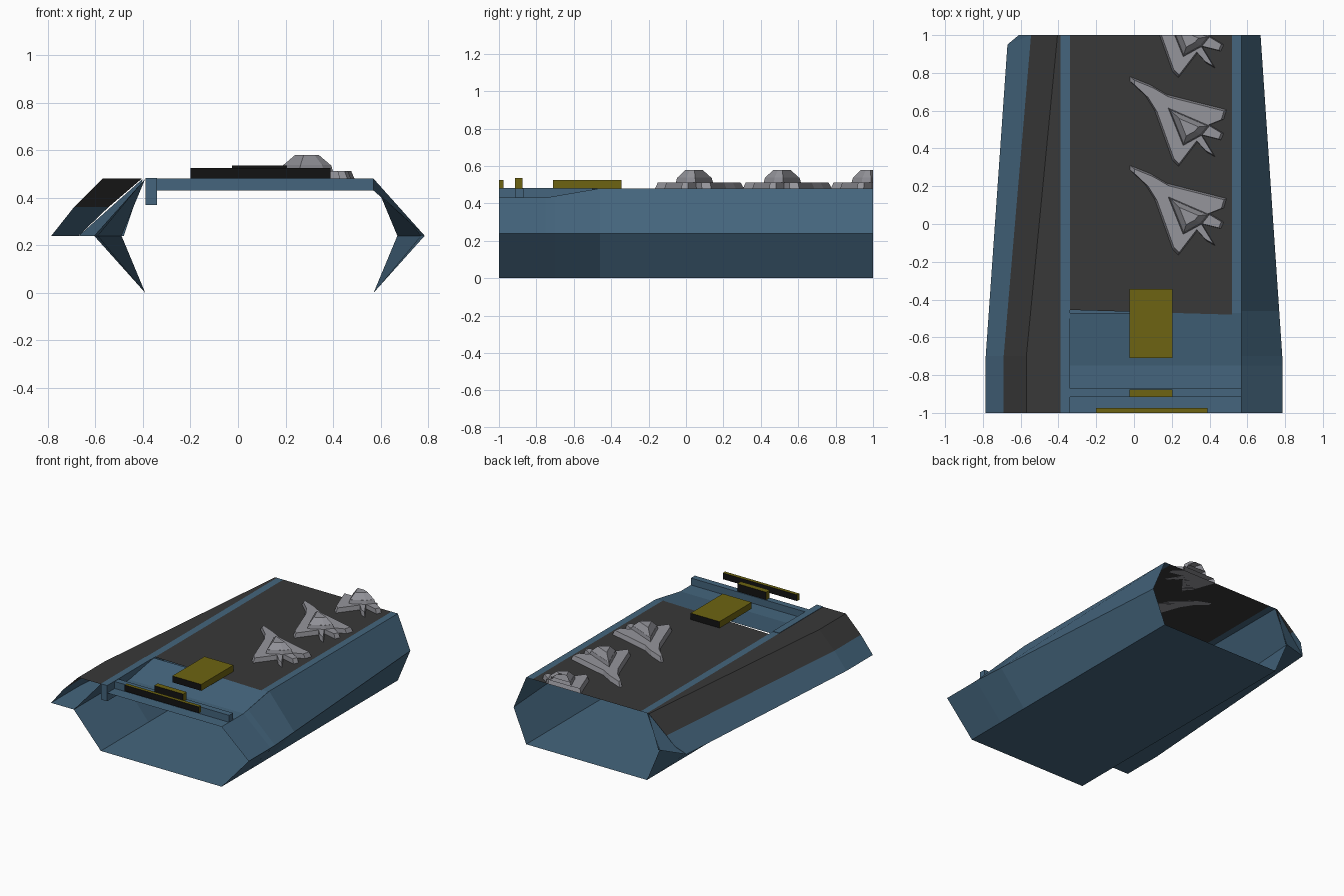
import bpy, bmesh
from mathutils import Vector

if "Cube" in bpy.data.objects:
    bpy.data.objects.remove(bpy.data.objects["Cube"])


def material(name, rgb):
    m = bpy.data.materials.new(name)
    m.diffuse_color = (*rgb, 1)
    m.use_nodes = True
    m.node_tree.nodes["Principled BSDF"].inputs["Base Color"].default_value = m.diffuse_color
    return m


BLUE = material("steel_blue", (0.058, 0.130, 0.205))
DARK = material("deck_charcoal", (0.040, 0.040, 0.040))
YELLOW = material("olive_yellow", (0.155, 0.127, 0.006))
BLACK = material("black", (0.006, 0.006, 0.006))
GREY = material("aircraft_grey", (0.30, 0.30, 0.33))


def build(name, verts, faces, mats, rule=None, recalc=False):
    me = bpy.data.meshes.new(name)
    me.from_pydata(verts, [], faces)
    for m in mats:
        me.materials.append(m)
    bm = bmesh.new()
    bm.from_mesh(me)
    if recalc:
        bmesh.ops.recalc_face_normals(bm, faces=bm.faces)
    bm.normal_update()
    if rule:
        for f in bm.faces:
            f.material_index = rule(f)
    bm.to_mesh(me)
    bm.free()
    ob = bpy.data.objects.new(name, me)
    bpy.context.collection.objects.link(ob)
    return ob


def loft(name, sections, mats, rule=None, closed=False):
    """Skin a list of equal-length open sections."""
    n = len(sections[0])
    verts = [p for s in sections for p in s]
    faces = []
    for i in range(len(sections) - 1):
        for j in range(n if closed else n - 1):
            k = (j + 1) % n
            faces.append((i * n + j, i * n + k, (i + 1) * n + k, (i + 1) * n + j))
    return build(name, verts, faces, mats, rule)


def box(name, x, y, z, mats, rule=None):
    v = [(a, b, c) for a in x for b in y for c in z]
    f = [(0, 1, 3, 2), (4, 6, 7, 5), (0, 4, 5, 1), (2, 3, 7, 6), (0, 2, 6, 4), (1, 5, 7, 3)]
    return build(name, v, f, mats, rule, True)


def plate(name, pts, mat):
    return build(name, pts, [tuple(range(len(pts)))], [mat])


# Hull: open tube with knuckled sides, narrowing toward the stern
C = 0.09                                     # hull centreline
XL, XR, TOP, LOW, MID = -0.39, 0.57, 0.48, 0.43, 0.24


def knuckle(y):
    return 0.785 - max(0, y + 0.7) / 1.7 * 0.115


def deck_z(y):
    return LOW + (TOP - LOW) * min(1, max(0, (y + 0.75) / 0.28))


stations = [-1, -0.75, -0.7, -0.46, 1]
loft("hull", [[(XL, y, TOP), (2 * C - knuckle(y), y, MID), (XL, y, 0),
               (XR, y, 0), (knuckle(y), y, MID), (XR, y, deck_z(y))]
              for y in stations], [BLUE])

# Deck: lowered bow with ramp, dark landing area, edge strips
loft("bow_ramp", [[(XR, y, deck_z(y)), (-0.34, y, deck_z(y))]
                  for y in (-1, -0.75, -0.47)], [BLUE])
plate("main_deck", [(-0.34, -0.455, TOP), (0.52, -0.48, TOP), (0.52, 1, TOP), (-0.34, 1, TOP)], DARK)
plate("right_deck_strip", [(0.52, -0.47, TOP), (XR, -0.47, TOP), (XR, 1, TOP), (0.52, 1, TOP)], BLUE)
plate("left_deck_strip", [(XL, -0.5, TOP), (-0.34, -0.5, TOP), (-0.34, 1, TOP), (XL, 1, TOP)], BLUE)
box("left_bow_beam", (XL, -0.34), (-1, -0.5), (0.37, 0.483), [BLUE])
box("bow_ridge", (-0.34, XR), (-0.915, -0.87), (LOW, TOP), [BLUE])

# Angled side deck: flat top, dark slope, blue lower slope and underside
wing = [[(XL, y, TOP), (r, y, TOP), (m, y, 0.36), (o, oy, MID),
         (2 * C - knuckle(y), y, MID)]
        for y, r, m, o, oy in ((-1, -0.57, -0.69, -0.785, -1),
                               (-0.7, -0.57, -0.69, -0.785, -0.7),
                               (1, -0.405, -0.545, -0.67, 0.95))]
loft("side_deck", wing, [BLUE, DARK],
     lambda f: 1 if f.calc_center_median().z > 0.4 else 0)
plate("side_deck_corner", [(-0.545, 1, 0.36), (-0.67, 0.95, MID), (-0.61, 1, 0.30)], BLUE)
plate("side_deck_rear", [(-0.40, 1, TOP), (-0.67, 0.95, MID), (-0.48, 1, MID)], BLUE)

# Yellow deck blocks with black front and back faces
for name, x, y, z in (("launch_block", (-0.025, 0.205), (-0.71, -0.345), (TOP, 0.526)),
                      ("ridge_block", (-0.025, 0.205), (-0.915, -0.875), (TOP, 0.535)),
                      ("bow_bar", (-0.20, 0.39), (-1, -0.975), (TOP, 0.525))):
    box(name, x, y, z, [YELLOW, BLACK], lambda f: 1 if abs(f.normal.y) > 0.5 else 0)

# Parked aircraft: bevelled outline slab with a tapered canopy
OUTLINE = [(-.02, .31), (.09, .265), (.175, .215), (.49, .135), (.475, .085),
           (.40, .055), (.475, .01), (.46, -.025), (.36, .0), (.43, -.115),
           (.385, -.09), (.335, -.035), (.235, -.165), (.205, -.135),
           (.11, .13), (.06, .21), (-.02, .285)]
CANOPY = [(.18, .145), (.40, .05), (.36, .0), (.26, -.055)]


def frustum(pts, z0, z1, scale, centre):
    c = Vector(centre)
    top = [c + (Vector(p) - c) * scale for p in pts]
    n = len(pts)
    v = [(x, y, z0) for x, y in pts] + [(p.x, p.y, z1) for p in top]
    f = [(i, (i + 1) % n, n + (i + 1) % n, n + i) for i in range(n)]
    f += [tuple(range(n)), tuple(range(n, 2 * n))]
    return v, f


for i in range(3):
    dy = 0.47 * i
    for part, pts, z0, z1, s in (("aircraft_body", OUTLINE, TOP, 0.512, 0.93),
                                 ("aircraft_spine", CANOPY, 0.510, 0.538, 0.92),
                                 ("aircraft_canopy", CANOPY, 0.536, 0.579, 0.5)):
        if part == "aircraft_canopy":
            pts = [(.29 + (x - .29) * .92, .04 + (y - .04) * .92) for x, y in pts]
        v, f = frustum(pts, z0, z1, s, (.29, .04))
        ob = build(f"{part}_{i + 1}", [(x, y + dy, z) for x, y, z in v], f, [GREY], None, True)
        # Trim the last aircraft at the stern
        bm = bmesh.new()
        bm.from_mesh(ob.data)
        bmesh.ops.bisect_plane(bm, geom=bm.verts[:] + bm.edges[:] + bm.faces[:],
                               plane_co=(0, 1, 0), plane_no=(0, 1, 0), clear_outer=True)
        bm.to_mesh(ob.data)
        bm.free()
